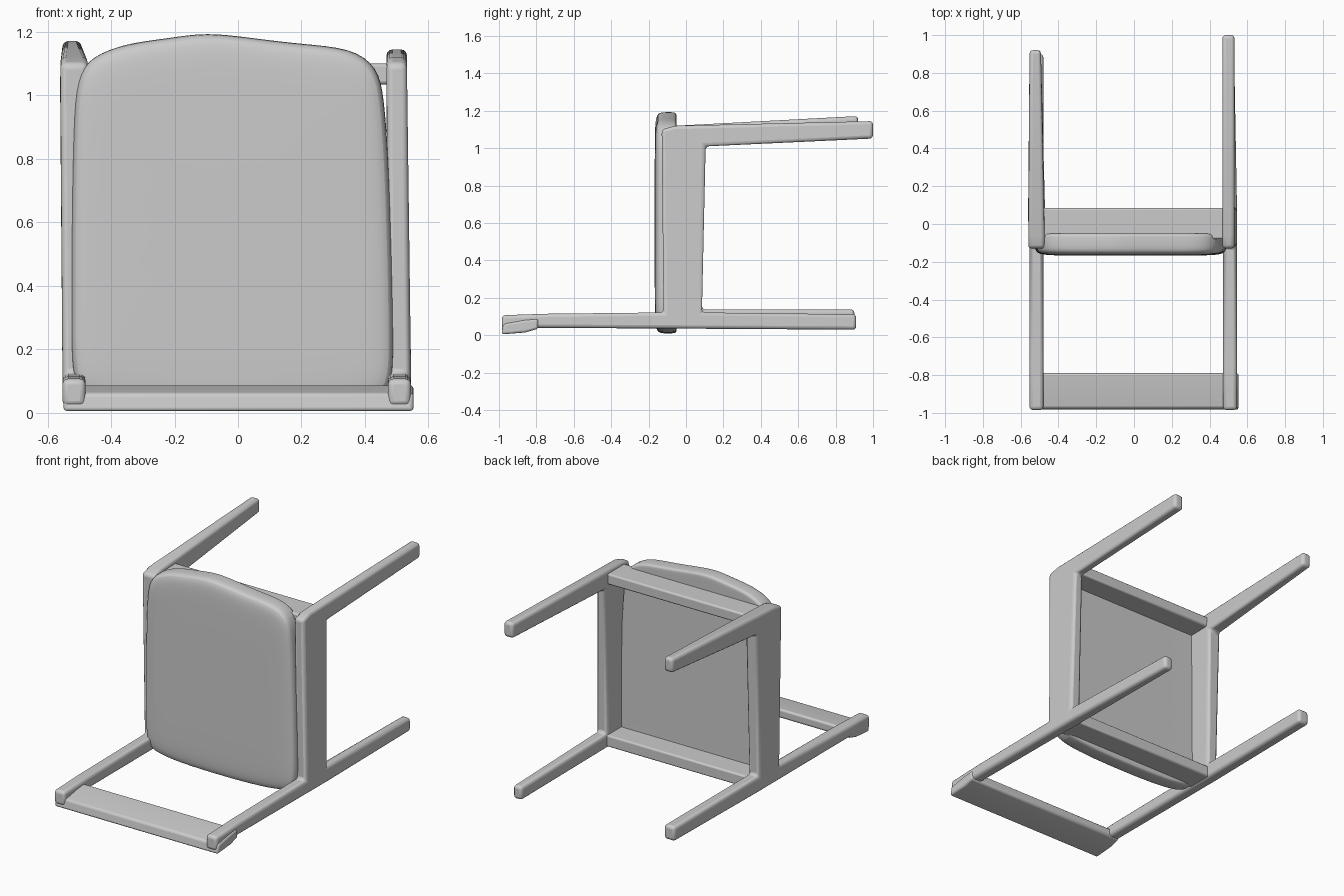
import bpy, bmesh, math

if "Cube" in bpy.data.objects:
    bpy.data.objects.remove(bpy.data.objects["Cube"])


def finish(name, bm, bevel=0.0, subsurf=0):
    bmesh.ops.recalc_face_normals(bm, faces=bm.faces)
    me = bpy.data.meshes.new(name)
    bm.to_mesh(me)
    bm.free()
    ob = bpy.data.objects.new(name, me)
    bpy.context.collection.objects.link(ob)
    if bevel:
        m = ob.modifiers.new("bevel", 'BEVEL')
        m.width, m.segments, m.limit_method = bevel, 3, 'ANGLE'
        m.angle_limit = math.radians(40)
    if subsurf:
        m = ob.modifiers.new("subsurf", 'SUBSURF')
        m.levels = m.render_levels = subsurf
    bpy.ops.object.select_all(action='DESELECT')
    ob.select_set(True)
    bpy.context.view_layer.objects.active = ob
    bpy.ops.object.shade_smooth_by_angle(angle=math.radians(40))
    return ob


def extrude_yz(name, profile, x0, x1, bevel, shape=None):
    """Prism with a (y, z) profile running from x0 to x1."""
    bm = bmesh.new()
    rings = [[bm.verts.new((x, y, z)) for y, z in profile] for x in (x0, x1)]
    n = len(profile)
    for r in rings:
        bm.faces.new(r)
    for i in range(n):
        j = (i + 1) % n
        bm.faces.new((rings[0][i], rings[0][j], rings[1][j], rings[1][i]))
    if shape:
        for v in bm.verts:
            v.co.x = shape(v.co)
    return finish(name, bm, bevel)


# Side frames: back post along the floor, seat side rail and front leg in one outline
right = [(-0.985, 0.02), (-0.8, 0.04), (0.1, 0.035), (0.91, 0.03), (0.91, 0.112),
         (0.085, 0.122), (0.105, 1.01), (1.0, 1.052), (1.0, 1.145),
         (-0.06, 1.12), (-0.13, 1.10), (-0.12, 0.122), (-0.75, 0.115), (-0.985, 0.107)]
left = [(-0.985, 0.02), (-0.8, 0.04), (0.1, 0.04), (0.9, 0.05), (0.9, 0.138),
        (0.085, 0.138), (0.105, 1.01), (0.92, 1.085), (0.92, 1.172),
        (-0.06, 1.12), (-0.13, 1.10), (-0.12, 0.122), (-0.75, 0.115), (-0.985, 0.107)]


def right_x(co):
    inner = co.x < 0.5
    if co.z > 0.5:
        return 0.468 if inner else 0.532
    return 0.472 if inner else (0.545 if co.y < 0.2 else 0.53)


def left_x(co):
    inner = co.x > -0.5
    tip = co.y > 0.5
    if co.z > 0.5:
        return (-0.493 if tip else -0.472) if inner else (-0.553 if tip else -0.56)
    return -0.48 if inner else -0.553


extrude_yz("right_side_frame", right, 0.47, 0.54, 0.018, right_x)
extrude_yz("left_side_frame", left, -0.555, -0.475, 0.018, left_x)

# Crest rail of the backrest, tilted
crest = [(-0.985, 0.005), (-0.86, 0.015), (-0.79, 0.035), (-0.79, 0.088),
         (-0.86, 0.082), (-0.975, 0.062)]
extrude_yz("crest_rail", crest, -0.55, 0.553, 0.012)

# Front and rear seat rails
for name, z0, z1 in (("front_seat_rail", 1.035, 1.1), ("rear_seat_rail", 0.045, 0.115)):
    extrude_yz(name, [(-0.08, z0), (0.085, z0), (0.085, z1), (-0.08, z1)],
               -0.49, 0.49, 0.01)

# Upholstered seat with crowned front edge
outline = [(-0.525, 0.3), (-0.525, 0.6), (-0.52, 0.9), (-0.51, 1.06), (-0.46, 1.125),
           (-0.35, 1.165), (-0.22, 1.18), (-0.1, 1.2), (0.05, 1.18), (0.2, 1.162),
           (0.36, 1.15), (0.44, 1.09), (0.46, 1.0), (0.475, 0.8), (0.485, 0.5),
           (0.49, 0.25), (0.49, 0.09), (0.45, 0.035), (0.25, 0.012), (-0.03, 0.008),
           (-0.3, 0.012), (-0.48, 0.035), (-0.525, 0.09)]
layers = [(-0.052, 0.05), (-0.05, 0.012), (-0.056, 0.0), (-0.125, 0.0), (-0.155, 0.008),
          (-0.164, 0.055), (-0.167, 0.13)]
cx, cz, hx, hz = -0.02, 0.6, 0.5, 0.58
bm = bmesh.new()
rings = []
for y, d in layers:
    rings.append([bm.verts.new((cx + (x - cx) * (1 - d / hx), y,
                                cz + (z - cz) * (1 - d / hz))) for x, z in outline])
n = len(outline)
for a, b in zip(rings, rings[1:]):
    for i in range(n):
        j = (i + 1) % n
        bm.faces.new((a[i], a[j], b[j], b[i]))
for r, y in ((rings[0], -0.052), (rings[-1], -0.168)):
    c = bm.verts.new((cx, y, cz))
    for i in range(n):
        bm.faces.new((r[i], r[(i + 1) % n], c))
finish("seat_cushion", bm, subsurf=2)
